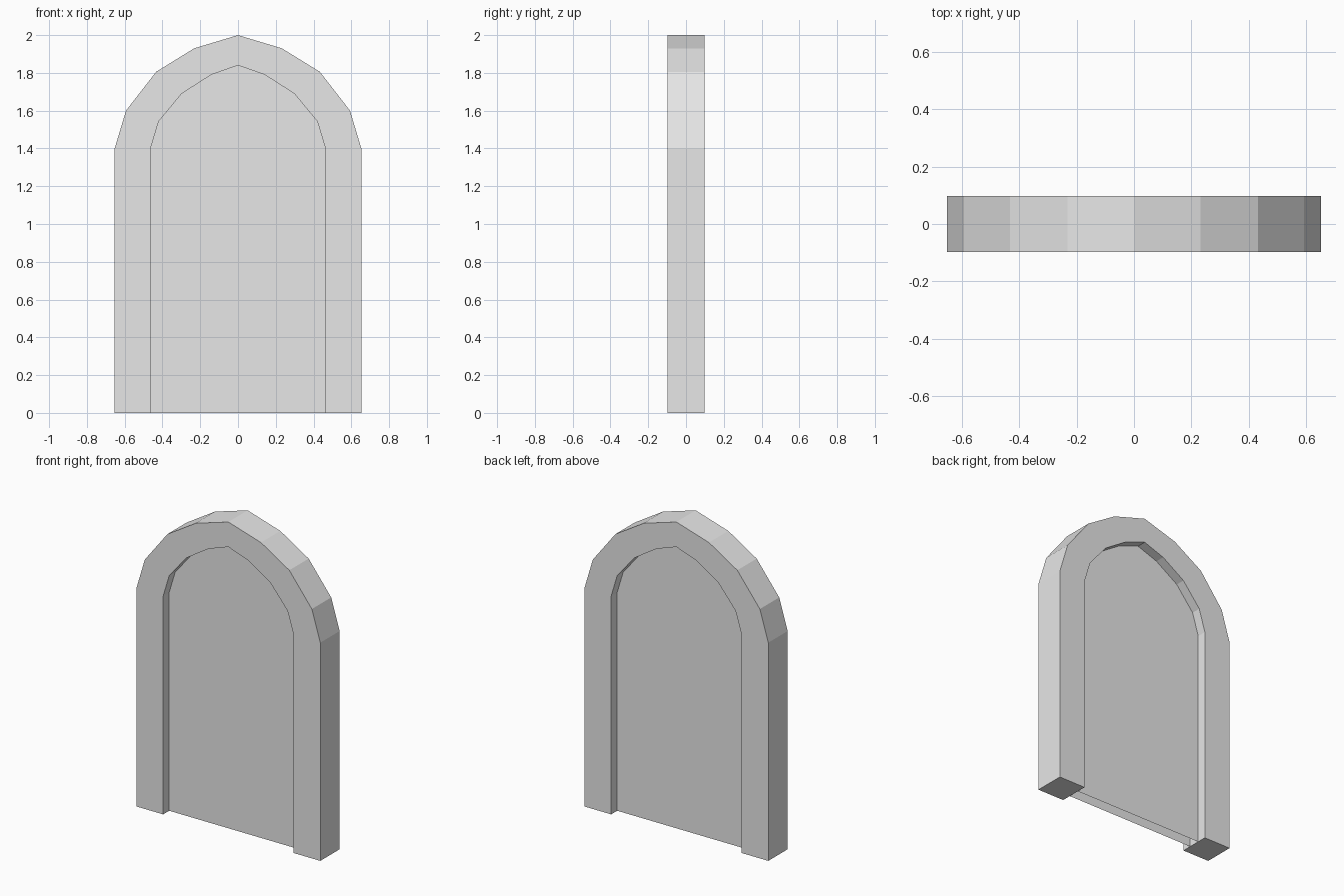
import bpy
import bmesh

if "Cube" in bpy.data.objects:
    bpy.data.objects.remove(bpy.data.objects["Cube"])

HALF_DEPTH = 0.098   # half thickness of the frame
PANEL_Y = 0.037      # offset of each door skin from the centre

# Right half of each arch, from the floor up to the peak
OUTER = [(0.653, 0), (0.653, 1.4), (0.593, 1.6), (0.433, 1.806), (0.232, 1.93), (0, 2.0)]
INNER = [(0.463, 0), (0.463, 1.4), (0.42, 1.543), (0.298, 1.69), (0.142, 1.79), (0, 1.84)]

grey = bpy.data.materials.new("plain_grey")
grey.diffuse_color = (0.8, 0.8, 0.8, 1)
grey.use_nodes = True
grey.node_tree.nodes["Principled BSDF"].inputs["Base Color"].default_value = grey.diffuse_color


def arch(half):
    """Mirror a half profile into a full arch, right foot to left foot."""
    return half + [(-x, z) for x, z in reversed(half[:-1])]


def finish(name, bm):
    mesh = bpy.data.meshes.new(name)
    bm.to_mesh(mesh)
    bm.free()
    mesh.materials.append(grey)
    obj = bpy.data.objects.new(name, mesh)
    bpy.context.collection.objects.link(obj)
    return obj


# Arched frame: a band between both arches, extruded through the depth
bm = bmesh.new()
outer, inner = ([bm.verts.new((x, -HALF_DEPTH, z)) for x, z in arch(p)] for p in (OUTER, INNER))
for i in range(len(outer) - 1):
    bm.faces.new((outer[i], outer[i + 1], inner[i + 1], inner[i]))
extruded = bmesh.ops.extrude_face_region(bm, geom=bm.faces[:], use_keep_orig=True)
moved = [v for v in extruded["geom"] if isinstance(v, bmesh.types.BMVert)]
bmesh.ops.translate(bm, verts=moved, vec=(0, 2 * HALF_DEPTH, 0))
bmesh.ops.recalc_face_normals(bm, faces=bm.faces[:])
finish("arched_frame", bm)

# Door: two recessed skins, front and back, open along the bottom
for name, side in (("door_front_skin", -1), ("door_back_skin", 1)):
    bm = bmesh.new()
    face = bm.faces.new([bm.verts.new((x, side * PANEL_Y, z)) for x, z in arch(INNER)])
    face.normal_update()
    if face.normal.y * side < 0:
        face.normal_flip()
    finish(name, bm)
